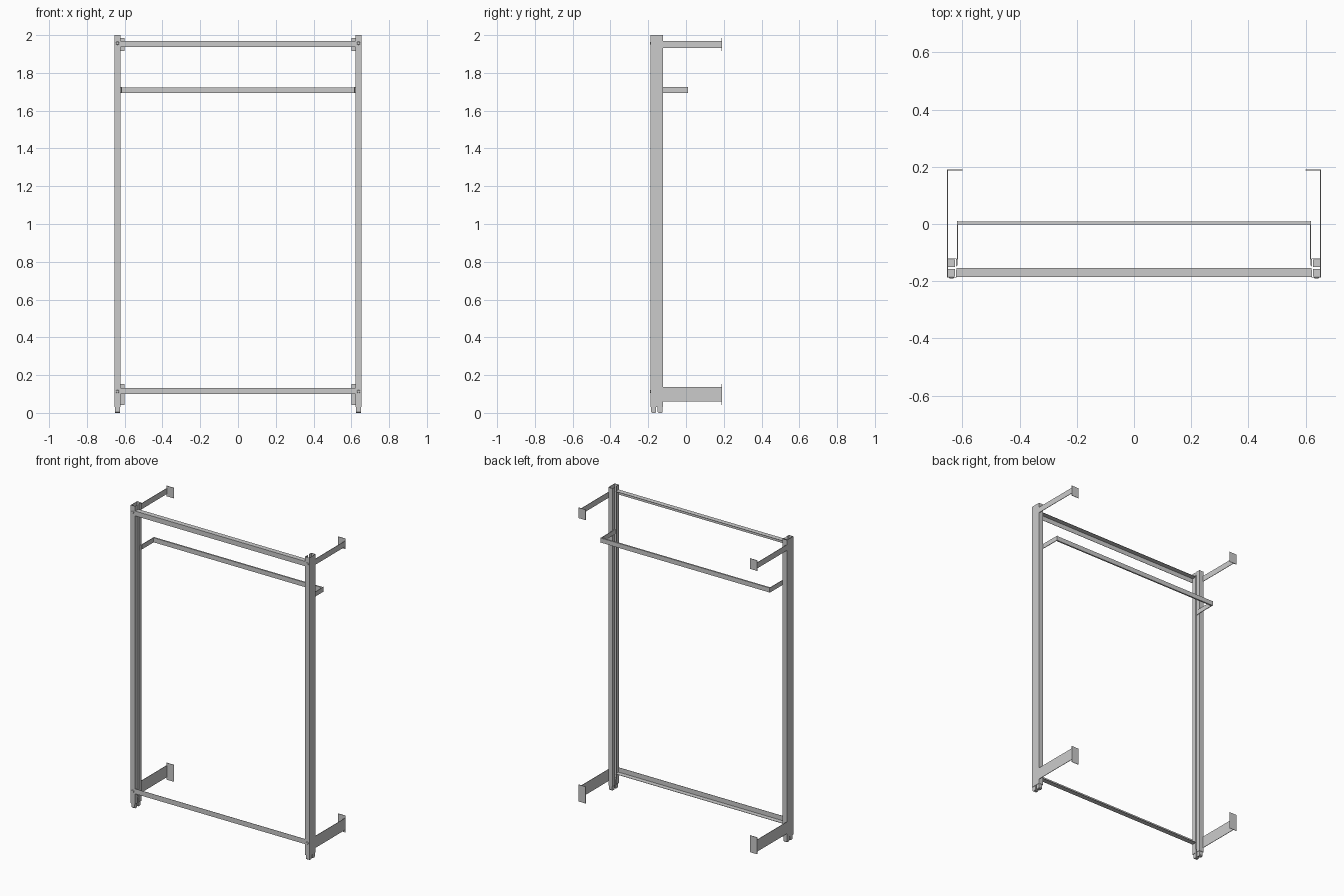
import bpy, bmesh
from mathutils import Vector

if "Cube" in bpy.data.objects:
    bpy.data.objects.remove(bpy.data.objects["Cube"])


def finish(bm, name):
    bmesh.ops.recalc_face_normals(bm, faces=bm.faces)
    me = bpy.data.meshes.new(name)
    bm.to_mesh(me)
    bm.free()
    ob = bpy.data.objects.new(name, me)
    bpy.context.collection.objects.link(ob)
    return ob


def prism(name, pts, axis, lo, hi):
    """Extrude a closed outline along x (points are y,z) or z (points are x,y)."""
    bm = bmesh.new()
    put = (lambda a, b: (lo, a, b)) if axis == 'x' else (lambda a, b: (a, b, lo))
    face = bm.faces.new([bm.verts.new(put(a, b)) for a, b in pts])
    geo = bmesh.ops.extrude_face_region(bm, geom=[face])['geom']
    step = Vector((hi - lo, 0, 0)) if axis == 'x' else Vector((0, 0, hi - lo))
    bmesh.ops.translate(bm, vec=step, verts=[v for v in geo if isinstance(v, bmesh.types.BMVert)])
    return finish(bm, name)


def box(name, x, y, z):
    return prism(name, [(x[0], y[0]), (x[1], y[0]), (x[1], y[1]), (x[0], y[1])], 'z', *z)


def mirrored(ob):
    """Repeat a part on the left side."""
    m = ob.modifiers.new("mirror", 'MIRROR')
    m.use_axis = (True, False, False)
    return ob


# slotted channel uprights: flat outside, lips facing inward
XO, XI, YF, YB, W = 0.653, 0.621, -0.187, -0.121, 0.002
S0, S1 = -0.160, -0.148
mirrored(prism("upright", [
    (XI, S0), (XI, YF), (XO, YF), (XO, YB), (XI, YB), (XI, S1),
    (XI + W, S1), (XI + W, YB - W), (XO - W, YB - W),
    (XO - W, YF + W), (XI + W, YF + W), (XI + W, S0)], 'z', 0.03, 2.0))

# pairs of chamfered feet plugged into each upright
for place, y0, y1 in (("front", -0.184, -0.158), ("back", -0.150, -0.124)):
    c = 0.005
    mirrored(prism(place + "_foot", [
        (y0, 0.06), (y0, c), (y0 + c, 0), (y1 - c, 0), (y1, c), (y1, 0.06)],
        'x', 0.626, 0.650))

# angle-section cross rails: flange on top for the upper, at the bottom for the lower
for name, z0, z1, flange in (("top_rail", 1.936, 1.968, 1), ("bottom_rail", 0.100, 0.133, 0)):
    f, b, t = -0.186, -0.153, 0.002
    zo, zi, ze = (z1, z1 - t, z0) if flange else (z0, z0 + t, z1)
    prism(name, [(f, ze), (f, zo), (b, zo), (b, zi), (f + t, zi), (f + t, ze)],
          'x', -0.621, 0.621)

# flat arms running back to inward-turned wall plates
for name, arm_z, plate_z in (("top", (1.931, 1.969), (1.915, 1.984)),
                             ("bottom", (0.060, 0.138), (0.043, 0.154))):
    mirrored(box(name + "_wall_arm", (0.650, 0.653), (-0.123, 0.187), arm_z))
    mirrored(box(name + "_wall_plate", (0.600, 0.653), (0.187, 0.190), plate_z))

# hanging rail and its side arms
box("hanging_rail", (-0.615, 0.615), (-0.002, 0.008), (1.693, 1.723))
mirrored(box("hanging_rail_arm", (0.615, 0.619), (-0.125, 0.011), (1.693, 1.724)))
mirrored(box("hanging_rail_tab", (0.617, 0.623), (-0.145, -0.123), (1.693, 1.724)))

# screw heads on the front of the uprights
for name, z in (("top_screw", 1.957), ("bottom_screw", 0.113)):
    bm = bmesh.new()
    bmesh.ops.create_cone(bm, cap_ends=True, segments=12, radius1=0.009, radius2=0.007, depth=0.003)
    for v in bm.verts:
        x, y, d = v.co
        v.co = (0.638 + x, -0.1885 - d, z + y)
    mirrored(finish(bm, name))
